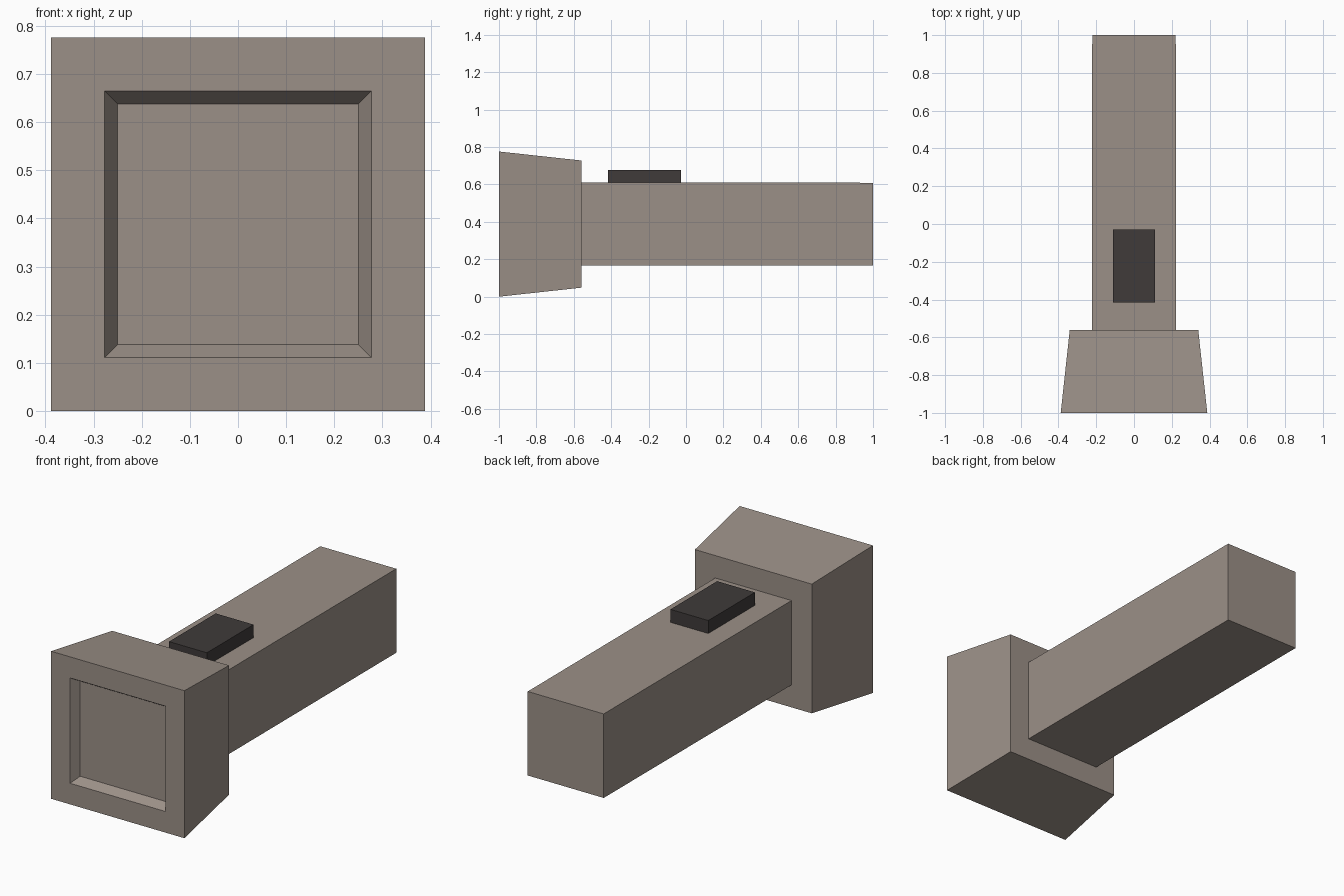
import bpy, bmesh

if "Cube" in bpy.data.objects:
    bpy.data.objects.remove(bpy.data.objects["Cube"])


def material(name, rgb):
    m = bpy.data.materials.new(name)
    m.diffuse_color = (*rgb, 1.0)
    m.use_nodes = True
    m.node_tree.nodes["Principled BSDF"].inputs["Base Color"].default_value = m.diffuse_color
    return m


casing = material("warm grey casing", (0.33, 0.28, 0.245))
dark = material("dark switch", (0.05, 0.043, 0.042))
AXIS_Z = 0.388  # height of the centre line


def square_loft(name, rings, mat):
    """Join square rings of (y, half width) along the centre line, capping both ends."""
    bm = bmesh.new()
    loops = []
    for y, h in rings:
        corners = ((-h, -h), (h, -h), (h, h), (-h, h))
        loops.append([bm.verts.new((x, y, AXIS_Z + z)) for x, z in corners])
    for a, b in zip(loops, loops[1:]):
        for i in range(4):
            j = (i + 1) % 4
            bm.faces.new((a[i], a[j], b[j], b[i]))
    bm.faces.new(loops[0])
    bm.faces.new(loops[-1])
    bmesh.ops.recalc_face_normals(bm, faces=bm.faces)
    mesh = bpy.data.meshes.new(name)
    bm.to_mesh(mesh)
    bm.free()
    mesh.materials.append(mat)
    obj = bpy.data.objects.new(name, mesh)
    bpy.context.collection.objects.link(obj)
    return obj


# Flared head with a bevelled lens recess in its front
square_loft("lamp_head", [(-0.955, 0.25), (-1.0, 0.277), (-1.0, 0.388), (-0.56, 0.34)], casing)

# Long square handle
square_loft("handle", [(-0.56, 0.222), (1.0, 0.221)], casing)

# Slide switch on top of the handle
bpy.ops.mesh.primitive_cube_add(size=1, location=(0, -0.222, 0.643))
switch = bpy.context.object
switch.name = "switch"
switch.scale = (0.22, 0.388, 0.07)
switch.data.materials.append(dark)
